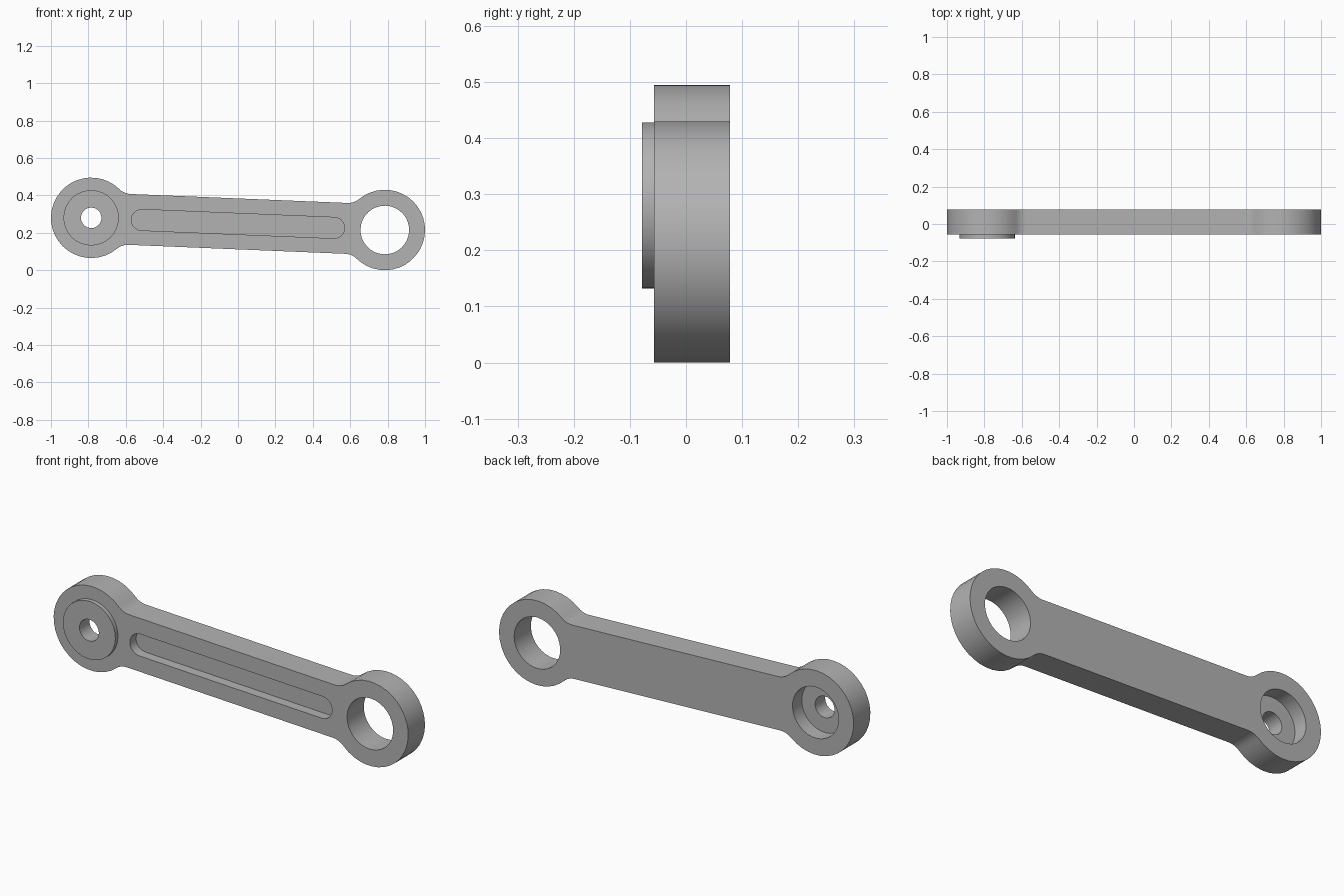
import bpy, bmesh
from math import atan2, cos, hypot, pi, sin, sqrt
from mathutils import Matrix, Vector

cube = bpy.data.objects.get("Cube")
if cube:
    bpy.data.objects.remove(cube, do_unlink=True)

# Main dimensions
FRONT, BACK = -0.057, 0.078
HALF_X, HALF_Z = 0.785, 0.0325
HALF = hypot(HALF_X, HALF_Z)
END_R, BAR_H, FILLET = 0.215, 0.136, 0.09
PLACE = Matrix.Translation((0, 0, 0.2475)) @ Matrix.Rotation(atan2(HALF_Z, HALF_X), 4, 'Y')

gray = bpy.data.materials.new("plain gray")
gray.use_nodes = True
gray.diffuse_color = (0.45, 0.45, 0.45, 1)
gray.node_tree.nodes["Principled BSDF"].inputs["Base Color"].default_value = (0.45, 0.45, 0.45, 1)


def arc(cx, cz, r, a0, a1, n):
    steps = [a0 + (a1 - a0) * i / n for i in range(n + 1)]
    return [(cx + r * cos(a), cz + r * sin(a)) for a in steps]


def circle(cx, r, n=32):
    return arc(cx, 0, r, 0, 2 * pi, n)[:-1]


def prism(name, outline, y0, y1):
    """Extrude an outline in the arm's plane from y0 to y1."""
    bm = bmesh.new()
    face = bm.faces.new([bm.verts.new((x, y0, z)) for x, z in outline])
    ext = bmesh.ops.extrude_face_region(bm, geom=[face])
    moved = [v for v in ext["geom"] if isinstance(v, bmesh.types.BMVert)]
    bmesh.ops.translate(bm, verts=moved, vec=Vector((0, y1 - y0, 0)))
    bmesh.ops.recalc_face_normals(bm, faces=bm.faces)
    mesh = bpy.data.meshes.new(name)
    bm.to_mesh(mesh)
    bm.free()
    mesh.materials.append(gray)
    obj = bpy.data.objects.new(name, mesh)
    bpy.context.collection.objects.link(obj)
    obj.matrix_world = PLACE
    return obj


def combine(target, other, operation):
    bpy.context.view_layer.objects.active = target
    mod = target.modifiers.new(operation.lower(), 'BOOLEAN')
    mod.operation, mod.object, mod.solver = operation, other, 'EXACT'
    bpy.ops.object.modifier_apply(modifier=mod.name)
    bpy.data.objects.remove(other, do_unlink=True)


# Arm outline: round ends blended into a straight bar with fillets
dx = sqrt((END_R + FILLET) ** 2 - (BAR_H + FILLET) ** 2)
fz = BAR_H + FILLET
tangent = atan2(fz, dx)
right = arc(HALF - dx, -fz, FILLET, pi / 2, tangent, 5)
right += arc(HALF, 0, END_R, tangent - pi, pi - tangent, 28)[1:-1]
right += arc(HALF - dx, fz, FILLET, -tangent, -pi / 2, 5)
left = [(-x, -z) for x, z in right]
arm = prism("lever_arm", right + left, FRONT, BACK)

# Raised round pad on the front
combine(arm, prism("raised_pad", circle(-HALF, 0.148), -0.078, -0.03), 'UNION')

# Small bore, rear counterbore and large bore
combine(arm, prism("small_bore", circle(-HALF, 0.055, 20), -0.2, 0.2), 'DIFFERENCE')
combine(arm, prism("counterbore", circle(-HALF, 0.13), 0.003, 0.2), 'DIFFERENCE')
combine(arm, prism("large_bore", circle(HALF, 0.13), -0.2, 0.2), 'DIFFERENCE')

# Rounded groove in the front of the bar
slot = arc(0.515, 0, 0.056, -pi / 2, pi / 2, 10) + arc(-0.515, 0, 0.056, pi / 2, 1.5 * pi, 10)
combine(arm, prism("groove", slot, -0.2, FRONT + 0.05), 'DIFFERENCE')

# Smooth round walls, sharp rims
for o in bpy.context.selected_objects:
    o.select_set(False)
arm.select_set(True)
bpy.context.view_layer.objects.active = arm
bpy.ops.object.shade_smooth_by_angle(angle=0.6)
